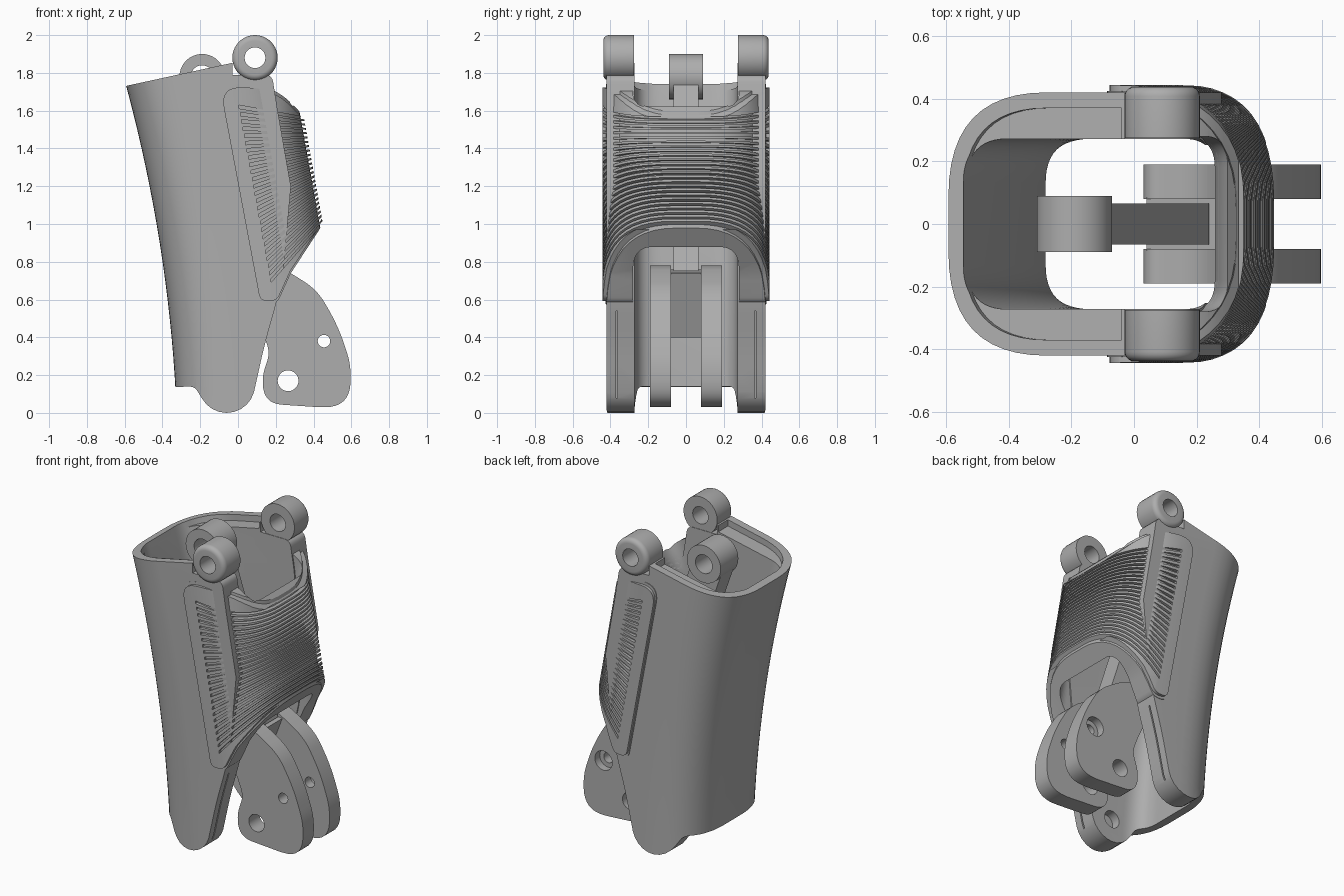
import bpy, bmesh
from math import sin, cos, pi
from mathutils import Vector

cube = bpy.data.objects.get("Cube")
if cube:
    bpy.data.objects.remove(cube, do_unlink=True)

grey = bpy.data.materials.new("plain_grey")
grey.use_nodes = True
tone = (0.42, 0.42, 0.42, 1)
grey.diffuse_color = tone
grey.node_tree.nodes["Principled BSDF"].inputs["Base Color"].default_value = tone


def rounded(points, steps=8):
    """Closed outline; an optional third value rounds that corner."""
    out = []
    for i, p in enumerate(points):
        corner = Vector(p[:2])
        r = p[2] if len(p) > 2 else 0
        if not r:
            out.append(corner)
            continue
        before = Vector(points[i - 1][:2])
        after = Vector(points[(i + 1) % len(points)][:2])
        a = corner + (before - corner).normalized() * r
        b = corner + (after - corner).normalized() * r
        for k in range(steps + 1):
            t = k / steps
            out.append(a * (1 - t) ** 2 + corner * 2 * t * (1 - t) + b * t * t)
    return out


def circle(x, z, r, n=40):
    return [(x + r * cos(2 * pi * k / n), z + r * sin(2 * pi * k / n)) for k in range(n)]


def skin_rings(bm, rings):
    loops = [[bm.verts.new(co) for co in ring] for ring in rings]
    n = len(loops[0])
    for low, high in zip(loops, loops[1:]):
        for k in range(n):
            bm.faces.new((low[k], low[(k + 1) % n], high[(k + 1) % n], high[k]))
    bm.faces.new(loops[0][::-1])
    bm.faces.new(loops[-1])


def finish(name, bm):
    bmesh.ops.recalc_face_normals(bm, faces=bm.faces)
    mesh = bpy.data.meshes.new(name)
    bm.to_mesh(mesh)
    bm.free()
    obj = bpy.data.objects.new(name, mesh)
    mesh.materials.append(grey)
    bpy.context.collection.objects.link(obj)
    return obj


def prism(name, outline, y0, y1):
    """Side outline in x and z, extruded along y."""
    bm = bmesh.new()
    skin_rings(bm, [[(p[0], y, p[1]) for p in outline] for y in (y0, y1)])
    return finish(name, bm)


def tube(name, back, front, half, r_back, r_front):
    """Upright loft of rounded rectangles; back and front are functions of z."""
    bm = bmesh.new()
    rings = []
    for k in range(23):
        z = -0.1 + 0.1 * k
        b, f = back(z), front(z)
        flat = rounded([(b, -half, r_back), (f, -half, r_front),
                        (f, half, r_front), (b, half, r_back)], 12)
        rings.append([(p.x, p.y, z) for p in flat])
    skin_rings(bm, rings)
    return finish(name, bm)


def combine(obj, other, operation='DIFFERENCE'):
    mod = obj.modifiers.new("shape", 'BOOLEAN')
    mod.operation, mod.solver, mod.object = operation, 'EXACT', other
    bpy.context.view_layer.objects.active = obj
    bpy.ops.object.modifier_apply(modifier=mod.name)
    bpy.data.objects.remove(other, do_unlink=True)


def drill(obj, x, z, r, y0, y1):
    combine(obj, prism("drill", circle(x, z, r, 32), y0, y1))


def back_edge(z):
    return -0.325 - 0.04 * z - 0.066 * z * z


def cavity(half):
    return tube("cavity", lambda z: back_edge(z) + 0.05,
                lambda z: 0.528 - 0.18 * z if z < 1.55 else 0.25 + 0.4 * (z - 1.5),
                half, 0.14, 0.1)


# Sleeve: curved back, two side walls ending in round feet
foot = [(-0.06 + 0.15 * cos(a * pi / 12), 0.15 - 0.15 * sin(a * pi / 12)) for a in range(1, 11)]
side = rounded([(-0.75, 1.697), (-0.03, 1.853), (-0.03, 1.79), (0.18, 1.79, 0.04), (0.21, 1.6),
                (0.28, 1.2), (0.24, 0.75), (0.2, 0.57, 0.05), (0.14, 0.36, 0.1)]
               + foot + [(-0.23, 0.14, 0.03), (-0.6, 0.13)])
sleeve = tube("sleeve", back_edge, lambda z: 0.7, 0.42, 0.33, 0.02)
combine(sleeve, prism("side_cut", side, -0.6, 0.6), 'INTERSECT')
combine(sleeve, cavity(0.272))
# Shallow step inside the top rim
step = tube("step", lambda z: back_edge(z) + 0.05, lambda z: 0.0, 0.37, 0.28, 0.0)
combine(step, prism("step_cut", [(-0.75, 1.66), (-0.04, 1.81), (-0.04, 2.05), (-0.75, 2.05)],
                    -0.6, 0.6), 'INTERSECT')
combine(sleeve, step)
# Blind pin holes in the feet and a fine seam down each front edge
for s in (-1, 1):
    drill(sleeve, -0.06, 0.15, 0.055, s * 0.2, s * 0.33)
    combine(sleeve, prism("seam", [(0.3, 0.54), (0.16, 0.54), (0.11, 0.36), (0.06, 0.08), (0.3, 0.08)],
                          s * 0.362, s * 0.371))

# Grip: base layer with a ribbed layer over it
grip_side = rounded([(-0.105, 1.745, 0.12), (0.19, 1.735, 0.14), (0.36, 1.56, 0.04), (0.65, 1.28),
                     (0.45, 1.0), (0.28, 0.74), (0.205, 0.575, 0.04), (0.115, 0.575, 0.04)])


def grip_layer(name, inset, shrink):
    layer = tube(name, lambda z: -0.3, lambda z: 0.629 - 0.179 * z - inset,
                 0.443 - inset, 0.0, 0.37)
    outline = [(0.2 + (p.x - 0.2) * shrink, 1.15 + (p.y - 1.15) * shrink) for p in grip_side]
    combine(layer, prism("grip_cut", outline, -0.6, 0.6), 'INTERSECT')
    combine(layer, cavity(0.28))
    return layer


grip_base = grip_layer("grip_base", 0.018, 1.0)
grip_ribs = grip_layer("grip_ribs", 0.0, 0.97)
grooves = bmesh.new()
count = 25
for k in range(count):
    t = k / (count - 1)
    x0, z0 = 0.005 + 0.17 * t, 1.62 - 0.92 * t
    x1, z1 = 0.38 + 0.1 * t, 1.555 - 0.51 * t
    h0, h1 = 0.009, 0.006
    outline = [(x0, z0 - h0), (x1, z1 - h1), (x1, z1 + h1), (x0, z0 + h0)]
    skin_rings(grooves, [[(x, y, z) for x, z in outline] for y in (-0.6, 0.6)])
combine(grip_ribs, finish("grooves", grooves))

# Hinge barrels with rounded outer rims, on top of the side walls
for s, label in ((-1, "right"), (1, "left")):
    bm = bmesh.new()
    profile = [(0.275, 0.12)] + [(0.408 + 0.03 * sin(a * pi / 10), 0.09 + 0.03 * cos(a * pi / 10))
                                 for a in range(6)]
    skin_rings(bm, [[(x, s * y, z) for x, z in circle(0.09, 1.88, r)] for y, r in profile])
    drill(finish("hinge_barrel_" + label, bm), 0.09, 1.88, 0.055, -0.6, 0.6)

# Inner link: upper eye, sloping bar and bridge
eye = prism("link_eye", circle(-0.19, 1.78, 0.12), -0.09, 0.09)
bar = prism("link_bar", [(-0.3, 1.74), (-0.08, 1.74), (0.24, 0.75), (0.05, 0.75)], -0.065, 0.065)
for part in (eye, bar):
    drill(part, -0.19, 1.78, 0.06, -0.3, 0.3)
prism("link_bridge", [(0.04, 0.76), (0.26, 0.74), (0.13, 0.4), (0.07, 0.52)], -0.085, 0.085)

# Lower fork plates
plate_side = rounded([(0.28, 0.74, 0.05), (0.42, 0.65, 0.08), (0.53, 0.46, 0.1), (0.6, 0.25, 0.08),
                      (0.59, 0.03, 0.13), (0.43, 0.03, 0.02), (0.135, 0.05, 0.1),
                      (0.13, 0.2, 0.04), (0.17, 0.32, 0.05), (0.12, 0.45, 0.05),
                      (0.03, 0.62, 0.05), (0.03, 0.78, 0.06), (0.2, 0.78, 0.05)])
for s, label in ((-1, "right"), (1, "left")):
    plate = prism("fork_plate_" + label, plate_side, s * 0.08, s * 0.19)
    drill(plate, 0.265, 0.17, 0.055, -0.4, 0.4)
    drill(plate, 0.455, 0.38, 0.033, -0.4, 0.4)
    if s > 0:
        drill(plate, 0.455, 0.38, 0.062, 0.14, 0.4)

# Smooth curved faces, crisp edges
bpy.ops.object.select_all(action='DESELECT')
for obj in bpy.context.collection.objects:
    if obj.type == 'MESH' and grey.name in obj.data.materials:
        obj.select_set(True)
        bpy.context.view_layer.objects.active = obj
bpy.ops.object.shade_smooth_by_angle(angle=0.5)
